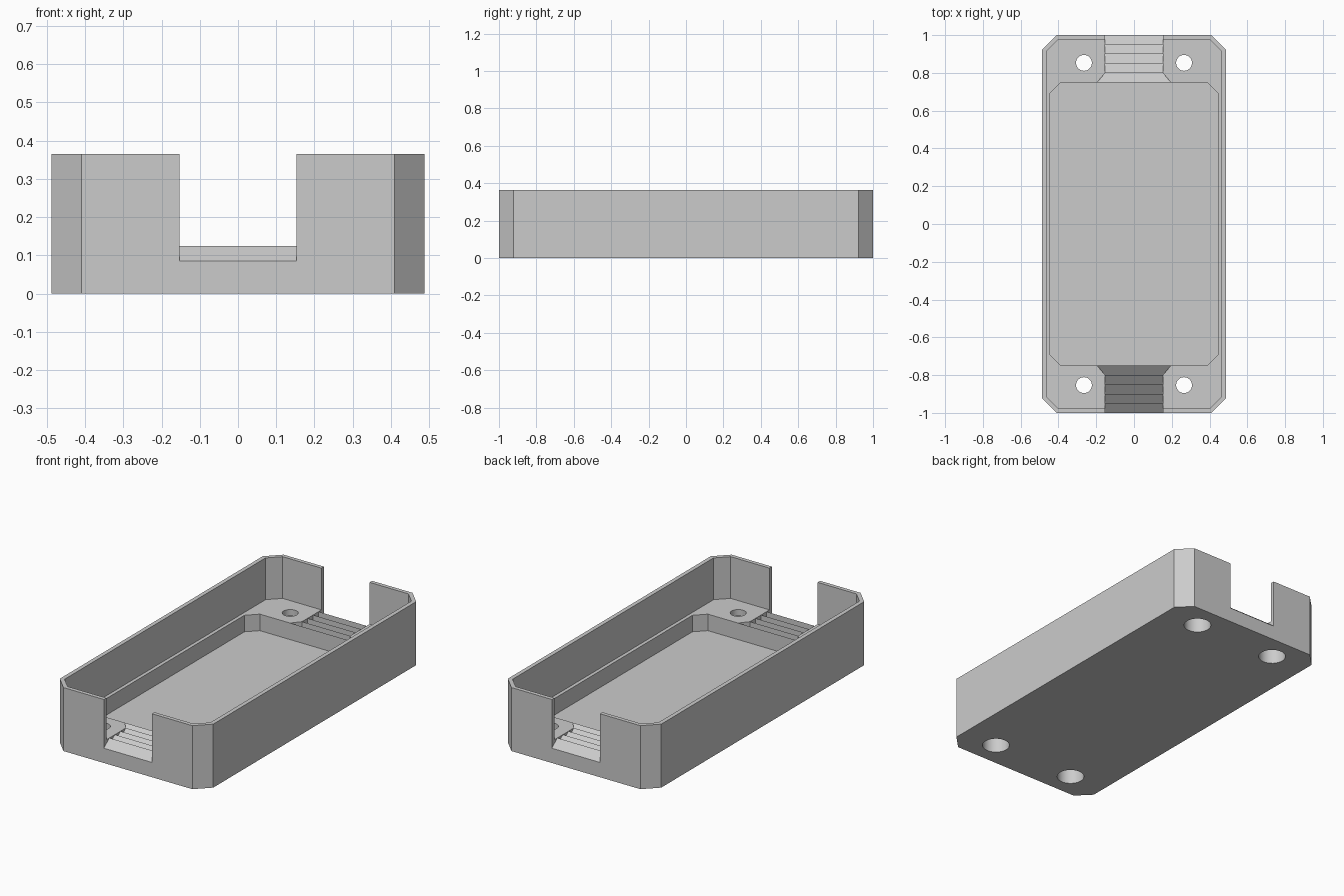
import bpy, bmesh, math

if "Cube" in bpy.data.objects:
    bpy.data.objects.remove(bpy.data.objects["Cube"], do_unlink=True)

HEIGHT, LEDGE, FLOOR, TROUGH = 0.365, 0.125, 0.03, 0.085
SLOT = 0.153       # half width of the cable slot
INNER = 0.75       # y where the pocket ends and the teeth begin
PITCH = 0.05

grey = bpy.data.materials.new("light grey plastic")
grey.use_nodes = True
colour = (0.6, 0.6, 0.6, 1)
grey.diffuse_color = colour
grey.node_tree.nodes["Principled BSDF"].inputs["Base Color"].default_value = colour


def loft(name, start, end):
    """Closed solid between two matching loops of points."""
    bm = bmesh.new()
    a = [bm.verts.new(p) for p in start]
    b = [bm.verts.new(p) for p in end]
    bm.faces.new(a)
    bm.faces.new(b)
    for i in range(len(a)):
        j = (i + 1) % len(a)
        bm.faces.new((a[i], a[j], b[j], b[i]))
    bmesh.ops.recalc_face_normals(bm, faces=bm.faces)
    mesh = bpy.data.meshes.new(name)
    bm.to_mesh(mesh)
    bm.free()
    mesh.materials.append(grey)
    obj = bpy.data.objects.new(name, mesh)
    bpy.context.collection.objects.link(obj)
    return obj


def prism(name, plan, low, high):
    return loft(name, [(x, y, low) for x, y in plan], [(x, y, high) for x, y in plan])


def clipped_rect(w, d, c):
    """Rectangle plan with chamfered corners."""
    return [(w, c - d), (w, d - c), (w - c, d), (c - w, d),
            (-w, d - c), (-w, c - d), (c - w, -d), (w - c, -d)]


def circle(x, y, r, n=32):
    return [(x + r * math.cos(i * math.tau / n), y + r * math.sin(i * math.tau / n))
            for i in range(n)]


# Body, hollow above the ledge and inner pocket
tray = prism("enclosure_tray", clipped_rect(0.488, 1, 0.078), 0, HEIGHT)
cutters = [
    prism("cavity_cutter", clipped_rect(0.464, 0.977, 0.064), LEDGE, 0.5),
    prism("pocket_cutter", clipped_rect(0.444, INNER, 0.058), FLOOR, 0.45),
]

# Sawtooth cable slot with a flared inner tooth, at each end
for s in (-1, 1):
    profile = [(0.7, 0.2), (INNER + PITCH, 0.2)]
    for i in range(1, 5):
        y = INNER + i * PITCH
        profile += [(y, LEDGE), (y + PITCH, TROUGH)]
    profile[-1] = (1.05, TROUGH - (LEDGE - TROUGH))
    profile += [(1.05, 0.55), (0.7, 0.55)]
    cutters.append(loft("slot_cutter", [(-SLOT, s * y, z) for y, z in profile],
                        [(SLOT, s * y, z) for y, z in profile]))
    flare = [(-SLOT, INNER + PITCH, TROUGH), (SLOT, INNER + PITCH, TROUGH),
             (0.199, 0.745, 0.129), (-0.199, 0.745, 0.129)]
    cutters.append(loft("flare_cutter", [(x, s * y, z) for x, y, z in flare],
                        [(x, s * y, 0.3) for x, y, z in flare]))

    # Counterbored screw holes
    for side in (-1, 1):
        x, y = side * 0.265, s * 0.853
        cutters.append(prism("screw_hole_cutter", circle(x, y, 0.042), -0.1, 0.2))
        cutters.append(prism("counterbore_cutter", circle(x, y, 0.073), -0.05, 0.09))

for cutter in cutters:
    cutter.hide_render = True
    mod = tray.modifiers.new(cutter.name, "BOOLEAN")
    mod.operation, mod.solver, mod.object = "DIFFERENCE", "EXACT", cutter

# Bake the cuts and drop the helpers
bpy.context.view_layer.update()
graph = bpy.context.evaluated_depsgraph_get()
baked = bpy.data.meshes.new_from_object(tray.evaluated_get(graph))
tray.modifiers.clear()
tray.data = baked
for cutter in cutters:
    bpy.data.objects.remove(cutter, do_unlink=True)

bpy.ops.object.select_all(action="DESELECT")
tray.select_set(True)
bpy.context.view_layer.objects.active = tray
bpy.ops.object.shade_smooth_by_angle(angle=math.radians(25))
